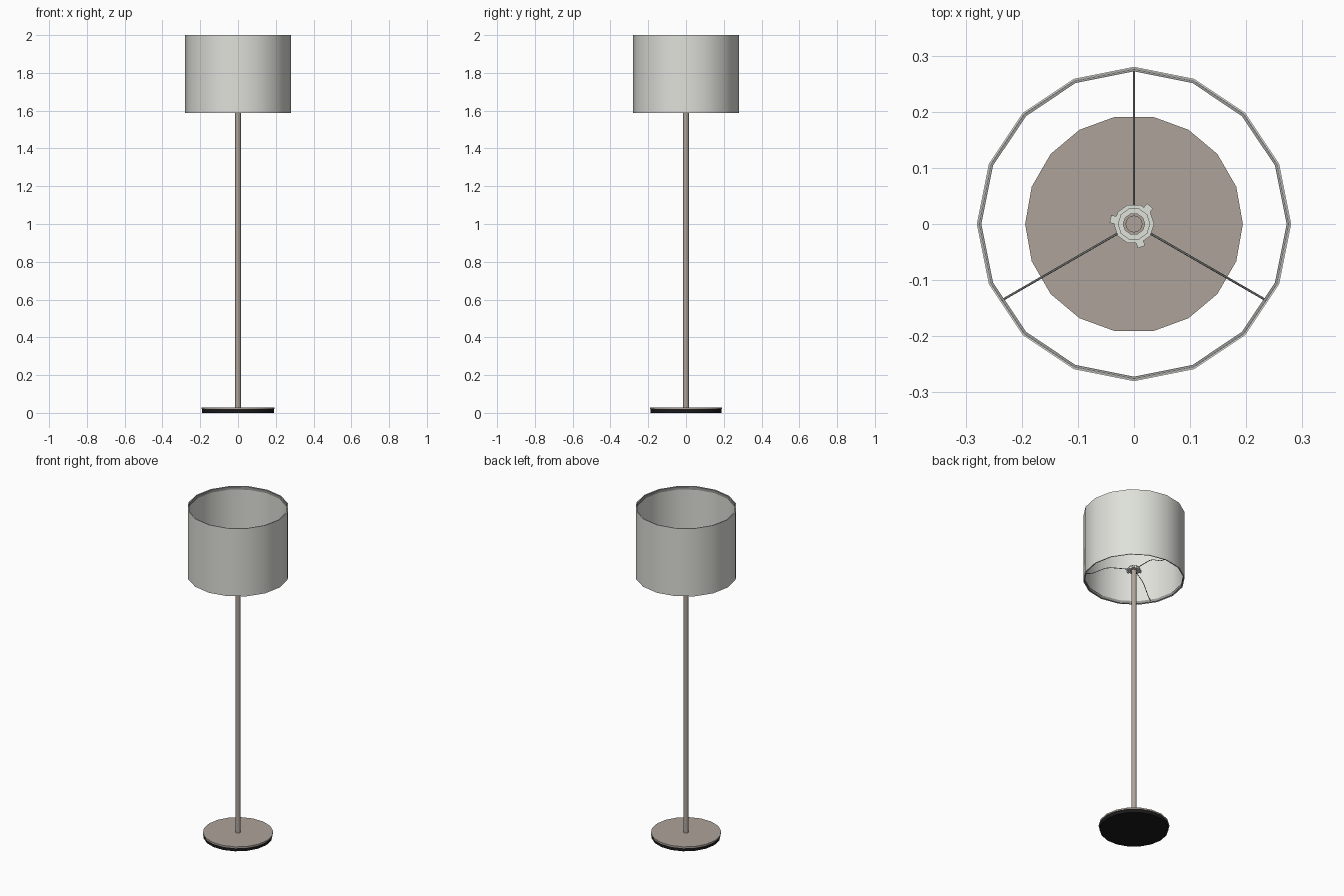
import bpy, bmesh
from math import sin, cos, pi, radians
from mathutils import Matrix, Vector

cube = bpy.data.objects.get("Cube")
if cube:
    bpy.data.objects.remove(cube, do_unlink=True)


def material(name, rgb):
    m = bpy.data.materials.new(name)
    m.use_nodes = True
    m.diffuse_color = (*rgb, 1)
    m.node_tree.nodes["Principled BSDF"].inputs["Base Color"].default_value = (*rgb, 1)
    return m


SHADE = material("off_white_fabric", (0.74, 0.75, 0.70))
TAUPE = material("taupe_metal", (0.42, 0.37, 0.32))
BLACK = material("black_rubber", (0.01, 0.01, 0.01))
STEEL = material("grey_wire", (0.32, 0.32, 0.31))


def finish(name, bm, mat, angle=None):
    bmesh.ops.recalc_face_normals(bm, faces=bm.faces)
    mesh = bpy.data.meshes.new(name)
    bm.to_mesh(mesh)
    bm.free()
    mesh.materials.append(mat)
    ob = bpy.data.objects.new(name, mesh)
    bpy.context.collection.objects.link(ob)
    if angle:
        bpy.ops.object.select_all(action='DESELECT')
        ob.select_set(True)
        bpy.context.view_layer.objects.active = ob
        bpy.ops.object.shade_smooth_by_angle(angle=radians(angle))
    return ob


def ring(name, profile, sides, mat, angle=40):
    """Turn a closed (radius, height) profile around the z axis."""
    bm = bmesh.new()
    loops = [[bm.verts.new((r * cos(2 * pi * i / sides), r * sin(2 * pi * i / sides), z))
              for r, z in profile] for i in range(sides)]
    n = len(profile)
    for i in range(sides):
        a, b = loops[i], loops[(i + 1) % sides]
        for j in range(n):
            k = (j + 1) % n
            bm.faces.new((a[j], b[j], b[k], a[k]))
    return finish(name, bm, mat, angle)


def disc(name, radius, z0, z1, sides, mat):
    """Capped upright cylinder with a vertex on the x axis."""
    bm = bmesh.new()
    low = [bm.verts.new((radius * cos(2 * pi * i / sides), radius * sin(2 * pi * i / sides), z0))
           for i in range(sides)]
    base = bm.faces.new(low)
    top = bmesh.ops.extrude_face_region(bm, geom=[base])["geom"]
    bmesh.ops.translate(bm, vec=(0, 0, z1 - z0),
                        verts=[v for v in top if isinstance(v, bmesh.types.BMVert)])
    return finish(name, bm, mat, 40)


def box_section(r0, r1, z0, z1):
    return [(r0, z0), (r1, z0), (r1, z1), (r0, z1)]


# Foot and pole
disc("base_pad", 0.19, 0, 0.02, 18, BLACK)
disc("base_plate", 0.194, 0.02, 0.029, 18, TAUPE)
disc("pole", 0.015, 0.029, 1.655, 16, TAUPE)

# Drum shade with a wire hoop inside each rim
ring("lamp_shade", box_section(0.277, 0.28, 1.588, 2.0), 16, SHADE)
for name, z in (("lower_hoop", 1.59), ("upper_hoop", 1.982)):
    ring(name, box_section(0.272, 0.2765, z, z + 0.016), 16, STEEL)

# Hub: stepped collar with three grip tabs
ring("hub", [(0.019, 1.642), (0.036, 1.642), (0.036, 1.656), (0.029, 1.656),
             (0.029, 1.664), (0.019, 1.664)], 10, SHADE, 30)
for i in range(3):
    turn = Matrix.Rotation(radians(48 + 120 * i), 4, 'Z')
    bm = bmesh.new()
    bmesh.ops.create_cube(bm, size=1, matrix=turn @ Matrix.Translation((0.037, 0, 1.649))
                          @ Matrix.Diagonal((0.012, 0.014, 0.014, 1)))
    finish(f"hub_tab_{i + 1}", bm, SHADE)

# Bent wire arms from the hub down to the lower hoop
for i in range(3):
    turn = Matrix.Rotation(radians(90 + 120 * i), 4, 'Z')
    path = [(0.03, 1.65), (0.13, 1.65), (0.16, 1.643), (0.225, 1.607), (0.25, 1.6), (0.274, 1.6)]
    bm = bmesh.new()
    rows = []
    for r, z in path:
        rows.append([bm.verts.new(turn @ Vector((r, 0.002 * cos(a * pi / 3), z + 0.002 * sin(a * pi / 3))))
                     for a in range(6)])
    for p, q in zip(rows, rows[1:]):
        for a in range(6):
            b = (a + 1) % 6
            bm.faces.new((p[a], p[b], q[b], q[a]))
    bm.faces.new(rows[0])
    bm.faces.new(rows[-1])
    finish(f"shade_arm_{i + 1}", bm, STEEL, 50)
